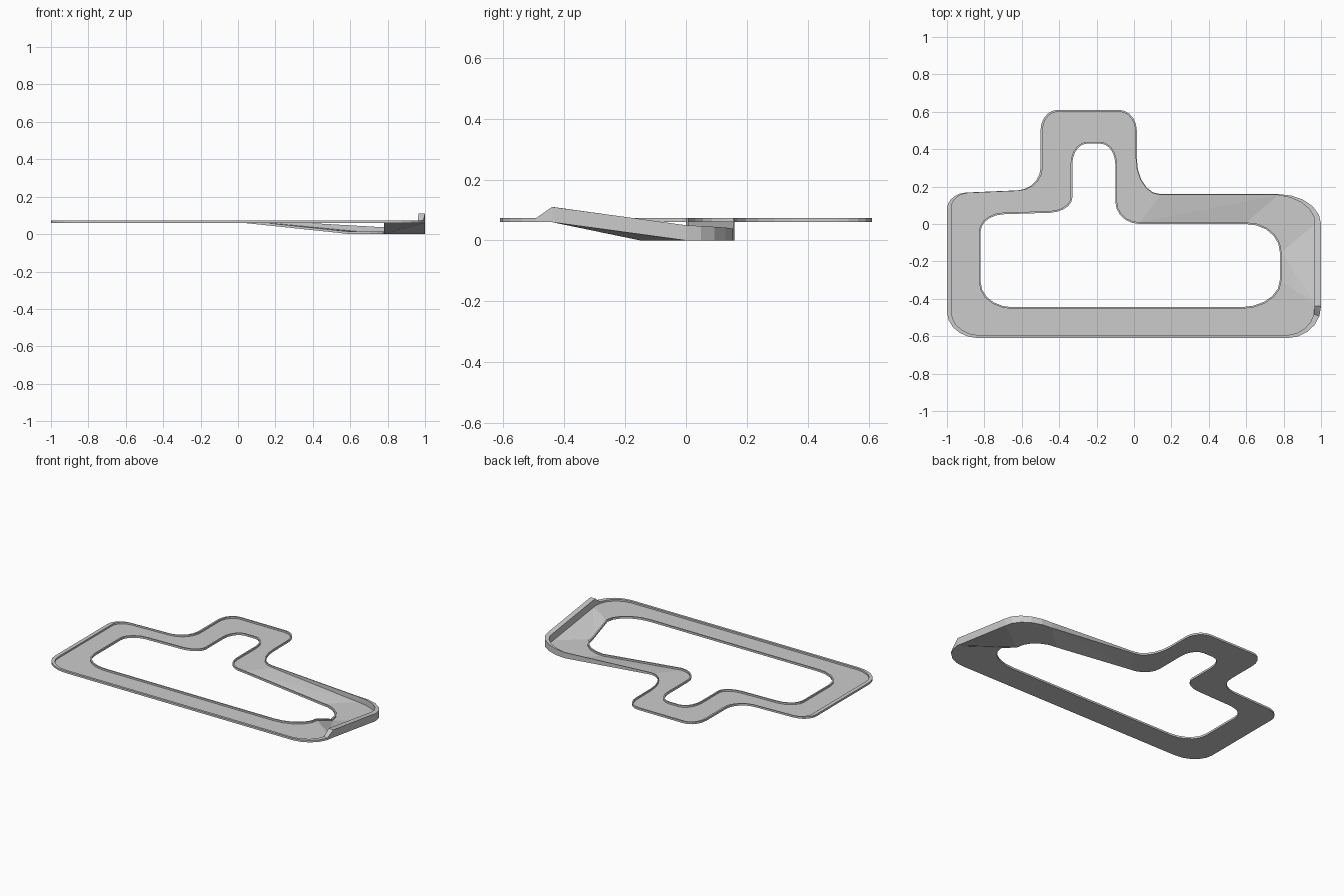
import bpy, bmesh, math
from mathutils import Vector

cube = bpy.data.objects.get("Cube")
if cube:
    bpy.data.objects.remove(cube)

grey = bpy.data.materials.new("light_grey")
grey.use_nodes = True
COLOUR = (0.6, 0.6, 0.6, 1)
grey.diffuse_color = COLOUR
grey.node_tree.nodes["Principled BSDF"].inputs["Base Color"].default_value = COLOUR

STEPS = 5        # segments in each rounded bend
KERB = 0.013     # height of the low edge
DECK = 0.06      # underside of the level road


def bend(start, corner, end):
    """Elliptical arc that rounds off one corner."""
    s, c, e = Vector(start), Vector(corner), Vector(end)
    angles = [math.pi / 2 * i / STEPS for i in range(STEPS + 1)]
    return [s + (c - s) * math.sin(t) + (e - c) * (1 - math.cos(t)) for t in angles]


def sideways(path, widths):
    """Shift each point of a closed path to its left."""
    result = []
    for i, p in enumerate(path):
        before = (p - path[i - 1]).normalized()
        after = (path[(i + 1) % len(path)] - p).normalized()
        t = (before + after).normalized()
        result.append(p + Vector((-t.y, t.x)) * widths[i])
    return result


# Bends, counterclockwise: outer start/corner/end, inner start/corner/end,
# wall width at start and end
BENDS = [
    ((-1, -.47), (-1, -.61), (-.83, -.61), (-.82, -.31), (-.82, -.445), (-.65, -.445), .025, .015),
    ((.82, -.61), (1, -.61), (1, -.44), (.57, -.445), (.78, -.445), (.78, -.30), .015, .035),
    ((1, 0), (1, .16), (.77, .16), (.78, -.15), (.78, 0), (.6, 0), .035, .006),
    ((.14, .16), (.015, .16), (.015, .35), (.03, 0), (-.1, 0), (-.1, .12), .006, .006),
    ((.015, .5), (.015, .61), (-.08, .61), (-.1, .32), (-.1, .43), (-.18, .43), .008, .01),
    ((-.41, .61), (-.5, .61), (-.5, .5), (-.25, .43), (-.33, .43), (-.33, .32), .01, .012),
    ((-.5, .3), (-.5, .187), (-.62, .18), (-.33, .14), (-.33, .065), (-.45, .06), .012, .004),
    ((-.9, .168), (-1, .163), (-1, .08), (-.7, .052), (-.82, .047), (-.82, -.04), .004, .025),
]

outer, inner, widths, base, wall = [], [], [], [], []
for n, (o1, o2, o3, i1, i2, i3, w1, w2) in enumerate(BENDS):
    outer += bend(o1, o2, o3)
    inner += bend(i1, i2, i3)
    for k in range(STEPS + 1):
        f = k / STEPS
        widths.append(w1 + (w2 - w1) * f)
        base.append(0 if n == 2 else DECK)      # back right bend is sunken
        if n == 2:
            wall.append(0.05 - 0.013 * f)       # tall wall round the sunken bend
        else:
            wall.append(0.05 if n == 1 and k == STEPS else KERB)

wall_in = sideways(outer, widths)
kerb_out = sideways(inner, [-0.009] * len(inner))

# Road cross-section swept along the matched paths
bm = bmesh.new()
sections = []
for o, wi, ko, i, z, h in zip(outer, wall_in, kerb_out, inner, base, wall):
    road = z + 0.002
    profile = [(o, z), (o, z + h), (wi, z + h), (wi, road),
               (ko, road), (ko, z + KERB), (i, z + KERB), (i, z)]
    sections.append([bm.verts.new((p.x, p.y, q)) for p, q in profile])

for s, a in enumerate(sections):
    b = sections[(s + 1) % len(sections)]
    for j in range(len(a)):
        k = (j + 1) % len(a)
        if j == 7:      # underside folds along the same diagonal as the road
            bm.faces.new((a[k], b[k], b[j]))
            bm.faces.new((a[k], b[j], a[j]))
        else:
            bm.faces.new((a[j], b[j], b[k]))
            bm.faces.new((a[j], b[k], a[k]))

bmesh.ops.recalc_face_normals(bm, faces=bm.faces)
mesh = bpy.data.meshes.new("road_loop")
bm.to_mesh(mesh)
bm.free()
mesh.materials.append(grey)
road_loop = bpy.data.objects.new("road_loop", mesh)
bpy.context.collection.objects.link(road_loop)
